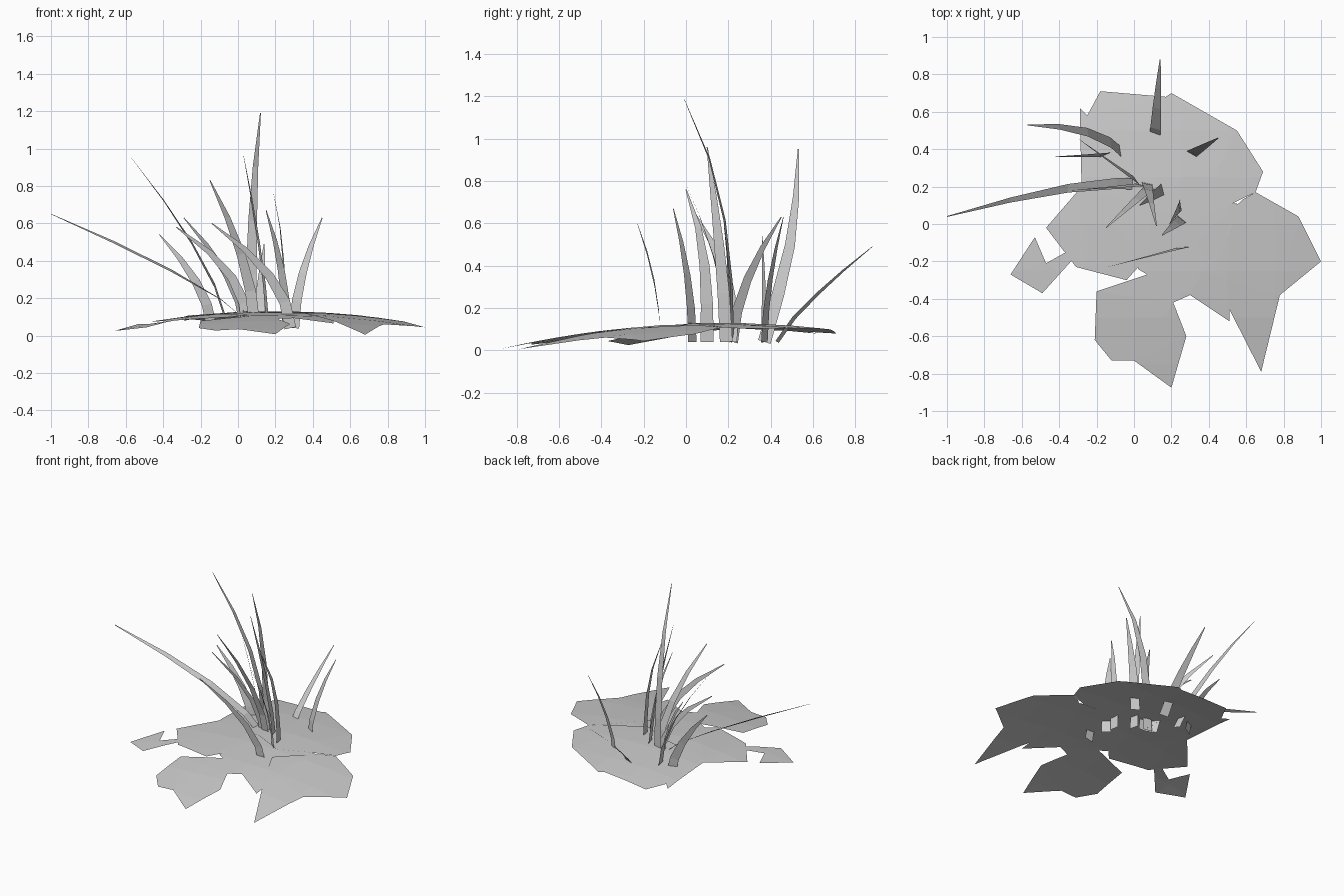
import bpy, bmesh
from math import radians, cos, sin, pi
from mathutils import Vector

if "Cube" in bpy.data.objects:
    bpy.data.objects.remove(bpy.data.objects["Cube"])


def finish(name, bm):
    me = bpy.data.meshes.new(name)
    bm.to_mesh(me)
    bm.free()
    ob = bpy.data.objects.new(name, me)
    bpy.context.collection.objects.link(ob)


# Ragged ground leaf: flat outline cut by a grid, then draped on a shallow mound
def leaf(name, outline, lift=0.0):
    bm = bmesh.new()
    face = bm.faces.new([bm.verts.new((x, y, 0)) for x, y in outline])
    face.normal_update()
    if face.normal.z < 0:
        face.normal_flip()
    bmesh.ops.triangulate(bm, faces=bm.faces[:])
    for axis in (Vector((1, 0, 0)), Vector((0, 1, 0))):
        for i in range(-3, 4):
            bmesh.ops.bisect_plane(bm, geom=bm.verts[:] + bm.edges[:] + bm.faces[:],
                                   plane_co=axis * i * 0.25, plane_no=axis)
    for v in bm.verts:
        v.co.z = 0.128 + lift - 0.113 * ((v.co.x - 0.2) ** 2 + (v.co.y - 0.15) ** 2)
    finish(name, bm)


# Grass blade: tapered strip that rises from its base, leans out along a power curve and may bow in y
def blade(name, base, tip, bend, facing, bow=0.0, width=0.062, steps=4):
    n = Vector((cos(radians(facing)), sin(radians(facing)), 0))
    a, b = Vector((*base, 0.04)), Vector(tip)
    pts = []
    for i in range(steps + 1):
        f = i / steps
        p = a.lerp(b, f ** bend)
        p.y += bow * sin(pi * f)
        p.z = a.z + (b.z - a.z) * f
        pts.append(p)
    bm = bmesh.new()
    rows = []
    for i, p in enumerate(pts):
        along = pts[min(i + 1, steps)] - pts[max(i - 1, 0)]
        side = along.cross(n).normalized() * width * 0.5 * (1 - 0.92 * (i / steps) ** 2)
        rows.append((bm.verts.new(p - side), bm.verts.new(p + side)))
    for (p, q), (r, s) in zip(rows, rows[1:]):
        bm.faces.new((p, q, s, r))
    finish(name, bm)


# Ground leaves
leaf("ground_leaf_left", [(-.04, -.3), (-.31, -.23), (-.47, -.02), (-.28, .2), (.12, .22), (.05, -.2)])
leaf("ground_leaf_back", [(-.28, .18), (-.29, .62), (-.25, .58), (-.18, .71), (.17, .68), (.2, .7),
                          (.55, .5), (.69, .28), (.65, .17), (.3, 0), (.1, .1)], .003)
leaf("ground_leaf_right", [(.34, -.1), (.58, .13), (.65, .17), (.88, .04), (1, -.2), (.78, -.38),
                           (.68, -.79), (.42, -.28)], .002)
leaf("ground_leaf_front", [(.51, -.52), (.3, -.38), (.21, -.42), (.28, -.6), (.2, -.875),
                           (0, -.73), (-.12, -.73), (-.21, -.62), (-.2, -.36), (.07, -.27),
                           (.02, -.24), (.1, .12), (.55, .11), (.51, -.4)], -.002)
leaf("ground_leaf_tip", [(-.22, -.07), (-.47, -.21), (-.53, -.07), (-.66, -.27),
                         (-.49, -.37), (-.4, -.27)])

# Grass blades: base, tip, bend, facing angle, sideways bow
blades = [
    ((.07, .22), (.12, -.01, 1.19), 2.6, 78),
    ((-.05, .37), (-.57, .53, .95), 1.4, 5, .06),
    ((.09, .21), (-1, .04, .65), 1.3, 0, .05),
    ((.09, .2), (-.15, -.02, .83), 1.7, 80),
    ((.16, .19), (.03, .1, .96), 1.4, 15),
    ((.25, .1), (.19, 0, .76), 3, 10),
    ((.28, -.12), (-.14, -.23, .6), 1.9, 90),
    ((.05, .21), (-.33, .18, .58), 2.2, 75),
    ((.03, .22), (-.29, .45, .63), 1.7, 35),
    ((.3, .37), (.45, .46, .63), 1.7, 60),
    ((-.14, .37), (-.42, .36, .54), 1.7, 115),
    ((.11, .43), (.14, .88, .49), 1.25, 75),
    ((.26, .03), (.15, -.06, .67), 1.9, 50),
]
for i, spec in enumerate(blades):
    blade(f"grass_blade_{i + 1}", *spec)
